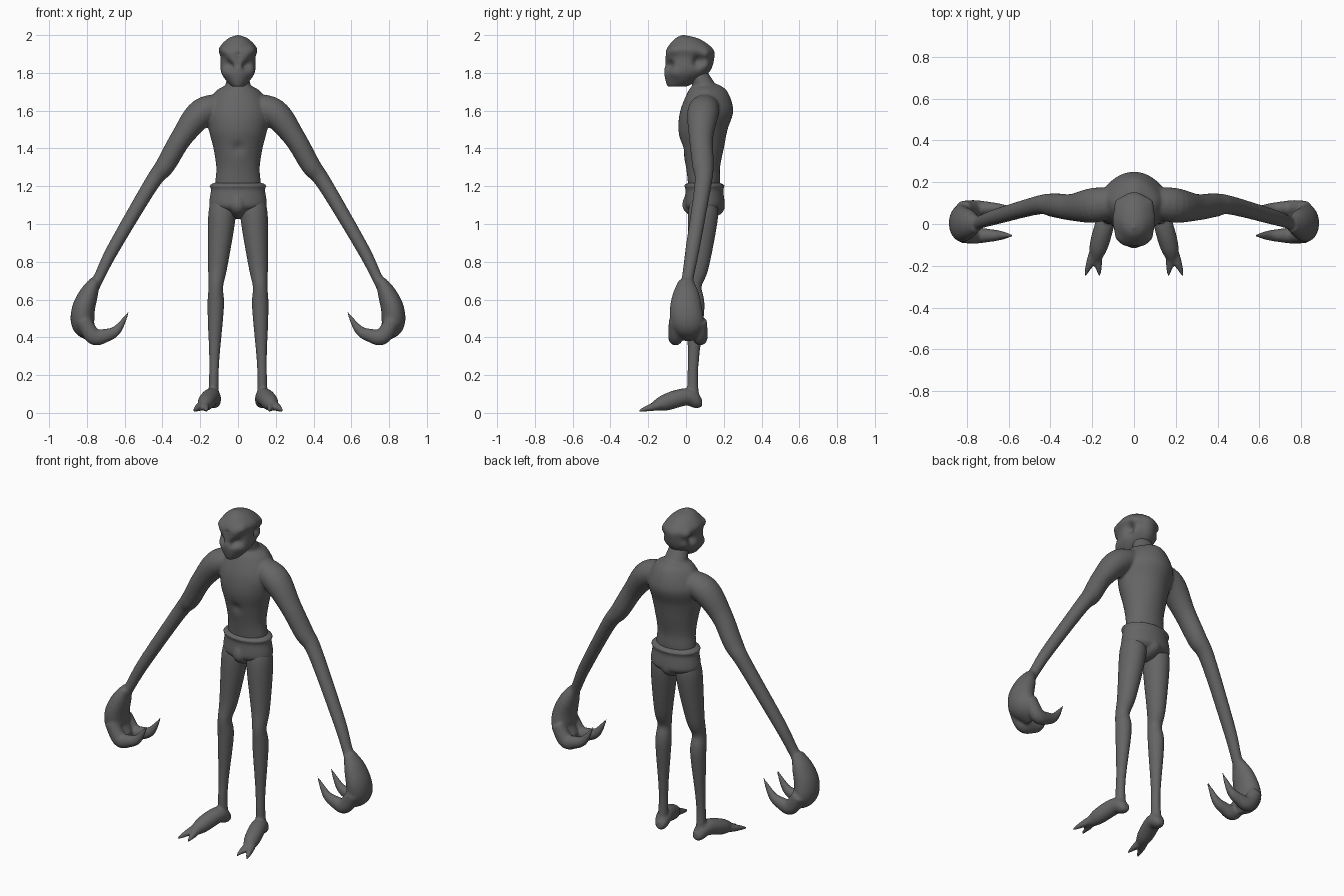
import bpy, bmesh, math
from mathutils import Vector

default_cube = bpy.data.objects.get("Cube")
if default_cube:
    bpy.data.objects.remove(default_cube)

skin = bpy.data.materials.new("dark_grey")
skin.use_nodes = True
skin.diffuse_color = (.13, .13, .13, 1)
skin.node_tree.nodes["Principled BSDF"].inputs["Base Color"].default_value = skin.diffuse_color

ALONG_X, ALONG_Y, ALONG_Z = Vector.Fill(3), Vector.Fill(3), Vector.Fill(3)
ALONG_X.x = ALONG_Y.y = ALONG_Z.z = 1


def spline(points, steps):
    """Smooth curve through tuples of any length."""
    points = [Vector(point) for point in points]
    padded = [points[0]] + points + [points[-1]]
    curve = []
    for before, start, end, after in zip(padded, padded[1:], padded[2:], padded[3:]):
        leave, arrive = (end - before) / 2, (after - start) / 2
        for step in range(steps):
            t = step / steps
            ease = t * t * (3 - 2 * t)
            curve.append(start.lerp(end, ease) + leave * (t * (1 - t) ** 2)
                         - arrive * (t * t * (1 - t)))
    return curve + [points[-1]]


def shell(bm, rings):
    """Join rings of points into a closed shell and return its vertices."""
    loops = [[bm.verts.new(point) for point in ring] for ring in rings]
    for lower, upper in zip(loops, loops[1:]):
        for i in range(len(lower)):
            bm.faces.new((lower[i - 1], lower[i], upper[i], upper[i - 1]))
    bm.faces.new(loops[0])
    bm.faces.new(loops[-1])
    return [vert for loop in loops for vert in loop]


def circle(count):
    angles = [math.tau * i / count for i in range(count)]
    return [(math.cos(angle), math.sin(angle)) for angle in angles]


def tube(bm, points, depth_axis, depth=1, side=1):
    """Limb through (x, y, z, radius) points; depth scales it along depth_axis."""
    data = spline(points, steps=6)
    path = [Vector((point[0] * side, point[1], point[2])) for point in data]
    rings = []
    for i, centre in enumerate(path):
        ahead, behind = path[min(i + 1, len(path) - 1)], path[max(i - 1, 0)]
        tangent = (ahead - behind).normalized()
        across = tangent.cross(depth_axis).normalized()
        deep = across.cross(tangent) * depth
        radius = data[i][3]
        rings.append([centre + (across * c + deep * s) * radius for c, s in circle(20)])
    shell(bm, rings)


def stack(bm, sections, ridge):
    """Upright form from (z, half width, front y, back y); ridge(z) sharpens the back."""
    rings = []
    for z, width, front, back in spline(sections, steps=10):
        middle, reach = (front + back) / 2, (back - front) / 2
        ring = []
        for c, s in circle(80):
            bulge = s ** ridge(z) if s > 0 else s
            ring.append(Vector((c * width, middle + reach * bulge, z)))
        rings.append(ring)
    return shell(bm, rings)


def sculpt(bm, verts, radius, strokes):
    """Push a surface in or out by (x, y, z, push) strokes, on both sides."""
    bmesh.ops.recalc_face_normals(bm, faces=bm.faces)
    bm.normal_update()
    moves = []
    for vert in verts:
        mirrored = Vector((abs(vert.co.x), vert.co.y, vert.co.z))
        push = 0
        for x, y, z, amount in strokes:
            distance = (mirrored - Vector((x, y, z))).length
            push += amount * math.exp(-(distance / radius) ** 2)
        moves.append(vert.normal * push)
    for vert, move in zip(verts, moves):
        vert.co += move


def finish(name, bm, merge, soften):
    """Make the object, fuse overlapping forms if asked, and soften the surface."""
    bmesh.ops.recalc_face_normals(bm, faces=bm.faces)
    for face in bm.faces:
        face.smooth = True
    mesh = bpy.data.meshes.new(name)
    bm.to_mesh(mesh)
    bm.free()
    mesh.materials.append(skin)
    obj = bpy.data.objects.new(name, mesh)
    bpy.context.collection.objects.link(obj)
    if merge:
        remesh = obj.modifiers.new("merge", "REMESH")
        remesh.mode = "VOXEL"
        remesh.voxel_size = .0075
        remesh.use_smooth_shade = True
    smooth = obj.modifiers.new("soften", "SMOOTH")
    smooth.factor = .5
    smooth.iterations = soften


def add_torso(bm):
    chest = stack(bm, [
        (1.12, .12, .02, .17), (1.22, .12, .01, .18), (1.3, .115, 0, .18), (1.4, .13, -.02, .2),
        (1.5, .155, -.04, .22), (1.6, .17, -.03, .25), (1.7, .12, .01, .22), (1.74, .05, .04, .17),
    ], ridge=lambda z: 1 + max(0, z - 1.3) * 1.5)
    # Belly crease
    sculpt(bm, chest, .03, [(0, -.02, 1.4, -.012)])
    # Neck
    tube(bm, [(0, .13, 1.64, .1), (0, .1, 1.72, .07), (0, .04, 1.84, .05)], ALONG_Y, depth=.85)


def add_arm(bm, side):
    tube(bm, [(.06, .11, 1.63, .06), (.19, .09, 1.59, .076), (.3, .08, 1.455, .058),
              (.385, .09, 1.31, .052), (.46, .09, 1.21, .041), (.66, .035, .87, .034),
              (.735, .01, .72, .029), (.77, 0, .66, .035)], ALONG_Y, depth=1.1, side=side)
    # Palm
    tube(bm, [(.755, 0, .7, .028), (.79, 0, .63, .05), (.82, 0, .54, .062),
              (.815, .01, .46, .06), (.755, .01, .4, .03)], ALONG_Y, depth=1.4, side=side)
    # Two hooked claws
    for y in (-.055, .075):
        tube(bm, [(.82, y, .49, .04), (.765, y, .405, .044), (.7, y, .41, .036),
                  (.64, y, .44, .025), (.578, y, .535, .004)], ALONG_Y, depth=.9, side=side)


def add_leg(bm, side):
    tube(bm, [(.08, .095, 1.14, .06), (.085, .09, 1.04, .073), (.107, .065, .78, .052),
              (.117, .04, .67, .039), (.118, .05, .56, .044), (.125, .04, .3, .028),
              (.128, .035, .18, .026), (.13, .04, .05, .03)], ALONG_Y, depth=1.1, side=side)
    # Foot and heel
    tube(bm, [(.125, .085, .06, .02), (.127, .06, .06, .037), (.14, 0, .085, .046),
              (.17, -.11, .055, .044), (.185, -.18, .03, .02)], ALONG_Z, side=side)
    # Two splayed toes
    for tip in (.165, .235):
        knuckle = (tip + .18) / 2
        tube(bm, [(.18, -.11, .05, .025), (knuckle, -.18, .03, .021), (tip, -.249, .012, .006)],
             ALONG_Z, side=side)


body = bmesh.new()
add_torso(body)
for side in (1, -1):
    add_arm(body, side)
    add_leg(body, side)
finish("body", body, merge=True, soften=5)

# Briefs with a rolled waistband and a strap between the legs
briefs = bmesh.new()
stack(briefs, [(1.07, .12, .02, .18), (1.1, .152, -.006, .204), (1.18, .143, -.002, .197),
               (1.205, .15, -.01, .204), (1.22, .12, .02, .17)], ridge=lambda z: 1)
tube(briefs, [(0, .01, 1.14, .02), (0, .01, 1.085, .025), (0, .09, 1.05, .025),
              (0, .17, 1.08, .03), (0, .18, 1.14, .02)], ALONG_X, depth=1.4)
finish("briefs", briefs, merge=True, soften=3)

# Skull, narrow at the chin and peaked at the crown
head = bmesh.new()
skull = stack(head, [
    (1.727, .015, -.08, -.03), (1.735, .04, -.1, .02), (1.8, .088, -.115, .12),
    (1.88, .093, -.11, .15), (1.93, .1, -.1, .14), (1.98, .055, -.06, .07), (2, .004, -.02, -.01),
], ridge=lambda z: 1.1)
# Brows, cheeks, ear rims and ear hollows
sculpt(head, skull, .027, [
    (.055, -.1, 1.9, .011), (.08, -.07, 1.92, .013), (.075, -.06, 1.8, .008),
    (.075, .1, 1.9, .016), (.07, .1, 1.84, .014), (.085, .065, 1.86, -.03)])
# Slanted eye sockets
sculpt(head, skull, .02, [(.038, -.1, 1.835, -.022), (.06, -.085, 1.845, -.022)])
# Nose slit
sculpt(head, skull, .01, [(0, -.11, 1.84 + .02 * i, -.01) for i in range(4)])
finish("head", head, merge=False, soften=2)
